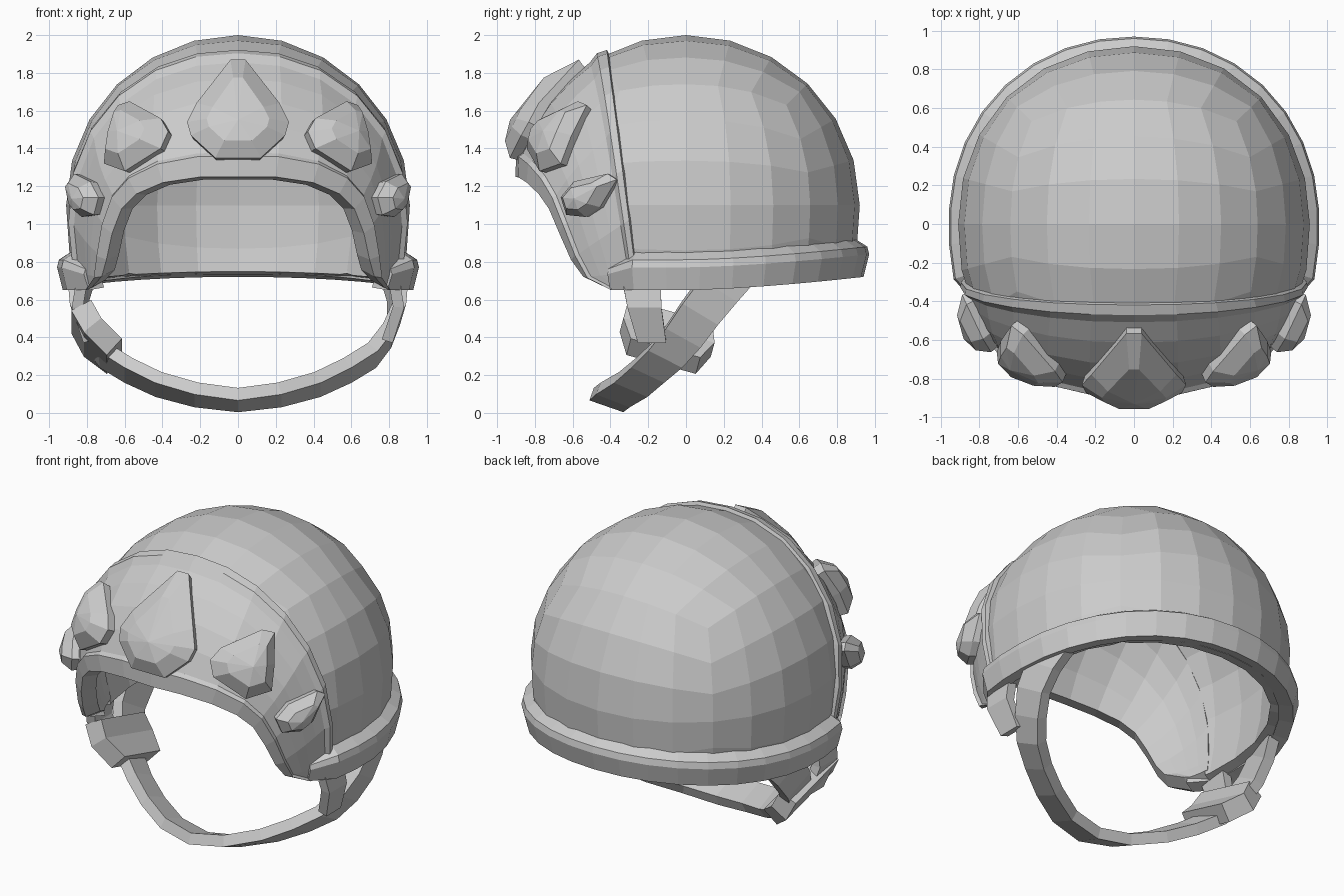
import bpy, bmesh, math
from mathutils import Vector as V

if "Cube" in bpy.data.objects:
    bpy.data.objects.remove(bpy.data.objects["Cube"])

C = V((0, 0, 1.1))          # centre of the shell
RX, RY, RZ, N = 0.91, 0.92, 0.9, 2.3


def level(d):
    """1 on the shell surface for an offset d from the centre (rounder at the back)."""
    n = N if d.y < 0 else 2.1
    r = (abs(d.x / RX) ** n + abs(d.y / RY) ** n) ** (1 / n)
    return math.hypot(r, d.z / (RZ if d.z > 0 else RZ * 1.4))


def proj(p, s=1.0):
    d = V(p) - C
    return C + d * (s / level(d))


def surf(z, x=None, y=None):
    """Point on the shell from z and one of x (front side) or y (right side)."""
    h = (z - C.z) / (RZ if z > C.z else RZ * 1.4)
    r = max(0, 1 - h * h) ** (N / 2)
    if y is None:
        return V((x, -RY * max(0.001, r - abs(x / RX) ** N) ** (1 / N), z))
    return V((RX * max(0.001, r - abs(y / RY) ** N) ** (1 / N), y, z))


def finish(name, bm):
    bmesh.ops.recalc_face_normals(bm, faces=bm.faces[:])
    me = bpy.data.meshes.new(name)
    bm.to_mesh(me)
    bm.free()
    ob = bpy.data.objects.new(name, me)
    bpy.context.collection.objects.link(ob)
    return ob


def skin(name, rings, apex=None):
    """Quads between successive closed rings, with capped ends."""
    bm = bmesh.new()
    rows = [[bm.verts.new(p) for p in ring] for ring in rings]
    n = len(rows[0])
    for a, b in zip(rows, rows[1:]):
        for i in range(n):
            j = (i + 1) % n
            bm.faces.new((a[i], a[j], b[j], b[i]))
    bm.faces.new(rows[0])
    if apex is None:
        bm.faces.new(rows[-1])
    else:
        tip = bm.verts.new(apex)
        for i in range(n):
            bm.faces.new((rows[-1][i], rows[-1][(i + 1) % n], tip))
    return finish(name, bm)


def flip(p):
    return V((-p[0], p[1], p[2]))


# Rear dome: a spherified cube trimmed along the ridge and the bottom rim
bm = bmesh.new()
bmesh.ops.create_cube(bm, size=2)
bmesh.ops.subdivide_edges(bm, edges=bm.edges[:], cuts=5, use_grid_fill=True)
for v in bm.verts:
    v.co = proj(C + V([math.tan(c * math.pi / 4) for c in v.co]))
for co, no in (((0, -0.425, 1.9), (0, 1, 0.13)), ((0, 0, 0.68), (0, -0.06, 1))):
    bmesh.ops.bisect_plane(bm, geom=bm.verts[:] + bm.edges[:] + bm.faces[:],
                           plane_co=co, plane_no=no, clear_inner=True)
dome = finish("rear_dome", bm)
mod = dome.modifiers.new("thickness", "SOLIDIFY")
mod.thickness = 0.075
mod.offset = -1


# Front shell: lofted from the brow arch back to the raised ridge
def ridge_point(deg):
    a, r = math.radians(deg), 0.83
    for _ in range(12):
        z = C.z + r * math.cos(a)
        p = V((r * math.sin(a), -0.41 + 0.13 * (1.9 - z), z))
        r /= level(p - C)
    return p


arch = [(0, 1.25), (.2, 1.25), (.4, 1.22), (.54, 1.16), (.62, 1.08),
        (.67, .95), (.70, .81), (.725, .72), (.78, .66)]
angles = [0, 15, 30, 46, 62, 78, 95, 112, 117]
section = [(0, .90), (0, .995), (.14, 1.02), (.17, 1.0), (.35, 1), (.52, 1), (.7, 1),
           (.86, 1.005), (.93, 1.03), (1, 1.02), (1, .91), (.75, .91), (.5, .91), (.25, .91)]
half = []
for (x, z), deg in zip(arch, angles):
    a, b = surf(z, x=x), ridge_point(deg)
    half.append([proj(a.lerp(b, t), s) for t, s in section])
skin("front_shell", [[flip(p) for p in r] for r in half[:0:-1]] + half)

# Rim band around the sides and back, fading into the front shell
profile = [(-.07, .02), (.02, 0), (.05, .12), (.04, .16), (-.03, .205)]
rings = []
for i in range(23):
    end = i in (0, 22)
    t = math.radians({0: -27, 22: 207}.get(i, -17 + 10.7 * (i - 1)))
    d = V((math.cos(t), math.sin(t), 0))
    base = d / level(d)
    z0 = .65 + .07 * (max(0, base.y) / .92) ** 1.5
    rings.append([base + d * (o - .075 * end) + V((0, 0, z0 + h * (1 - .3 * end)))
                  for o, h in profile])
skin("rim_band", rings)


# Faceted studs on the front shell
def stud(pts, tip, lift, rise):
    core = [C + (p - C) * .97 for p in pts]
    edge = [C + (p - C) * lift for p in pts]
    top = [proj(p.lerp(tip, .42), lift + rise) for p in pts]
    return core, edge, top, proj(tip, lift + rise + .02)


def shrink(c, k):
    return (c[0] / k, C.z + (c[1] - C.z) / k)


big = [(-.04, 1.87), (.04, 1.87), (.22, 1.64), (.27, 1.54), (.25, 1.47),
       (.12, 1.35), (-.12, 1.35), (-.25, 1.47), (-.27, 1.54), (-.22, 1.64)]
big = [surf(z, x=x) for x, z in (shrink(c, 1.055) for c in big)]
*r, peak = stud(big, surf(1.5, x=0), 1.055, .055)
skin("centre_stud", r, peak)

mid = [(.575, 1.65), (.635, 1.63), (.69, 1.47), (.71, 1.32), (.60, 1.28),
       (.41, 1.40), (.37, 1.49), (.41, 1.56)]
mid = [surf(z, x=x) for x, z in (shrink(c, 1.045) for c in mid)]
low = [(-.67, 1.14), (-.60, 1.22), (-.42, 1.26), (-.37, 1.23),
       (-.46, 1.09), (-.54, 1.04), (-.64, 1.05)]
low = [surf(z, y=y / 1.05) for y, z in low]
for name, pts, tip, lift in (("side_stud", mid, surf(1.45, x=.57), 1.045),
                             ("temple_stud", low, surf(1.13, y=-.53), 1.04)):
    *r, peak = stud(pts, tip, lift, .06)
    skin(name + "_right", r, peak)
    skin(name + "_left", [[flip(p) for p in q] for q in r], flip(peak))


# Straps: flat rectangular bands swept along a path
def strap(name, path, widths, w_dirs, thick):
    path = [V(p) for p in path]
    rings = []
    for i, p in enumerate(path):
        tan = path[min(i + 1, len(path) - 1)] - path[max(i - 1, 0)]
        w = V(w_dirs[i]).normalized()
        n = tan.cross(w).normalized() * thick / 2
        w = w * widths[i] / 2
        rings.append([p + w + n, p - w + n, p - w - n, p + w - n])
    return skin(name, rings)


chin = [(.82, .26, .76), (.845, .17, .65), (.84, .075, .53), (.79, -.01, .41), (.71, -.10, .305),
        (.58, -.19, .225), (.42, -.28, .15), (.22, -.375, .095), (0, -.41, .068)]
chin_w = [.24, .23, .22, .21, .20, .19, .19, .19, .19]
tilt = [(max(0, .25 - .05 * i), -.82 - .016 * i, .57 - .03 * i) for i in range(9)]
strap("chin_strap", [flip(p) for p in chin[:-1]] + chin[::-1],
      chin_w[:-1] + chin_w[::-1], [flip(w) for w in tilt[:-1]] + tilt[::-1], .07)

for side, sx in (("right", 1), ("left", -1)):
    strap("front_strap_" + side,
          [(sx * x, y, z) for x, y, z in ((.82, -.24, .74), (.85, -.22, .56), (.79, -.18, .38))],
          [.21, .18, .15], [(0, 1, 0)] * 3, .06)

# Buckle wrapped around the left strap junction
strap("strap_buckle", [(-.83, -.09, .51), (-.77, -.10, .40), (-.655, -.12, .30)],
      [.46, .50, .38], [(0, -.96, .26)] * 3, .12)
